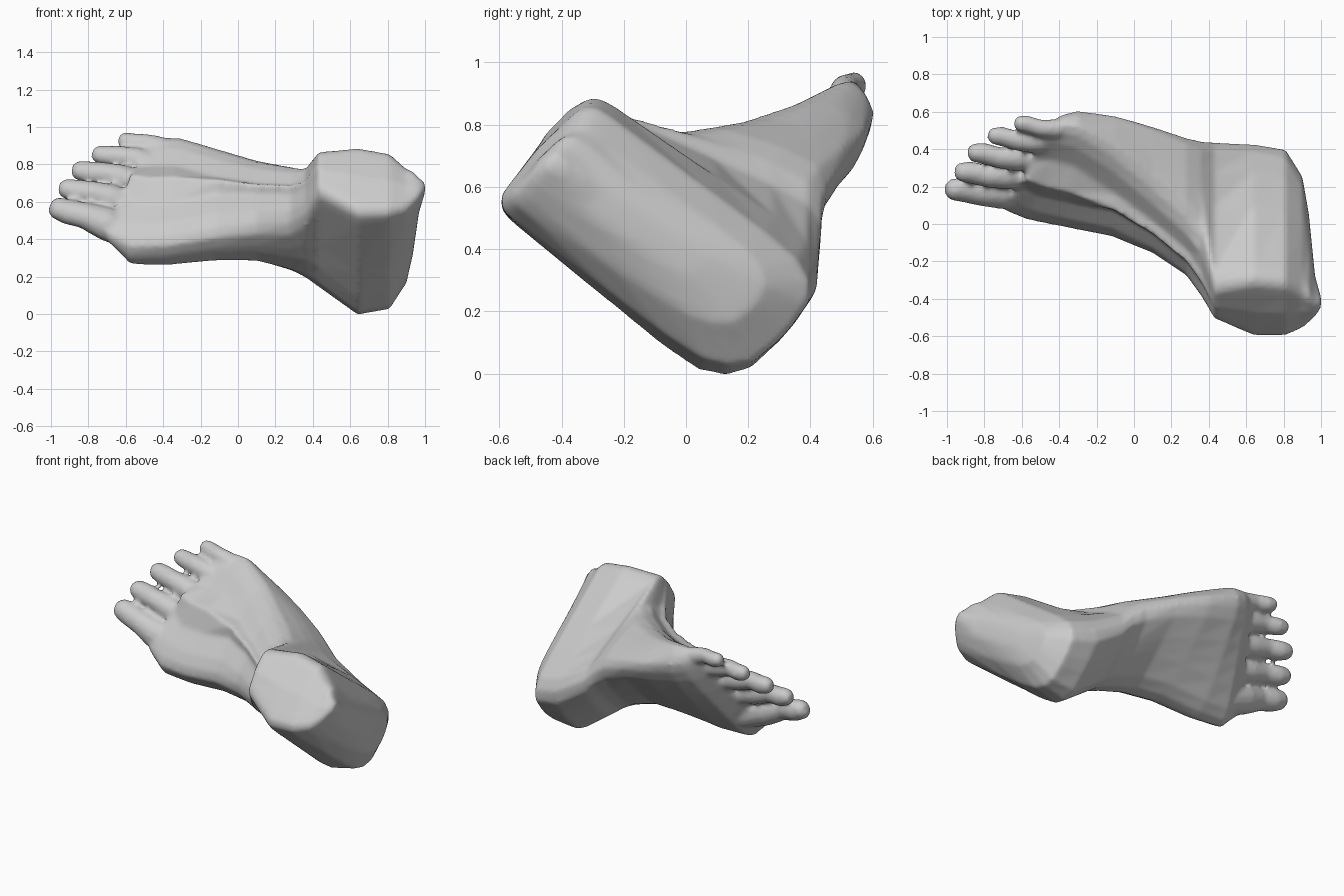
import bpy, bmesh, math
from mathutils import Vector

if "Cube" in bpy.data.objects:
    bpy.data.objects.remove(bpy.data.objects["Cube"])

UP = Vector((0, -0.77, 0.64))      # direction from sole to ankle


def loft(bm, rings):
    """Skin a list of equal-length closed rings and cap both ends."""
    rows = [[bm.verts.new(p) for p in r] for r in rings]
    n = len(rows[0])
    faces = []
    for a, b in zip(rows, rows[1:]):
        for i in range(n):
            j = (i + 1) % n
            faces.append(bm.faces.new((a[i], a[j], b[j], b[i])))
    faces.append(bm.faces.new(rows[0]))
    faces.append(bm.faces.new(rows[-1][::-1]))
    bmesh.ops.recalc_face_normals(bm, faces=faces)


def section(top_r, dome, xm, xl, *c):
    """Rounded four-corner section: inner sole, outer sole, outer top, inner top."""
    xs = (xm, xl, xl, xm)
    p = [Vector((xs[i], c[2 * i], c[2 * i + 1])) for i in range(4)]
    ring = []
    for i in range(4):
        q, a, b = p[i], p[i - 1] - p[i], p[(i + 1) % 4] - p[i]
        r = top_r if i > 1 else 0.26
        a *= min(0.43, r / a.length)
        b *= min(0.43, r / b.length)
        ring += [q + a, q + a * .5 + b * .05, q + (a + b) * 0.22,
                 q + b * .5 + a * .05, q + b]
        mid = (p[i] + p[(i + 1) % 4]) / 2
        if i == 2:                                  # domed top side
            mid += UP * dome * (p[3] - p[2]).length
        ring.append(mid)
    # stretch the rounded ring back out to the corners' extents
    for k in (1, 2):
        lo, hi = min(v[k] for v in p), max(v[k] for v in p)
        inset = min(.025, .1 * (hi - lo))
        lo, hi = lo + inset, hi - inset
        r0, r1 = min(v[k] for v in ring), max(v[k] for v in ring)
        for v in ring:
            v[k] = lo + (v[k] - r0) * (hi - lo) / (r1 - r0)
    return ring


# Heel and ankle, sliced from the back forwards
ANKLE = [
    (1.00, 1.00, -.40, .64, -.38, .67, -.42, .71, -.46, .66),
    (.968, .968, -.31, .52, -.25, .60, -.41, .75, -.52, .61),
    (.935, .935, .00, .29, .08, .40, -.38, .79, -.55, .58),
    (.90, .90, .10, .14, .28, .34, -.36, .80, -.58, .57),
    (.81, .81, .12, .00, .42, .32, -.33, .88, -.62, .56),
    (.64, .64, .10, -.03, .45, .38, -.32, .91, -.62, .56),
    (.43, .43, .10, .12, .46, .52, -.36, .89, -.53, .67),
]
# Instep and ball, ending at the toe roots
FOREFOOT = [
    (.36, .36, .10, .17, .465, .58, -.08, .80, -.41, .56),
    (.28, .28, .10, .21, .485, .63, .02, .81, -.30, .50),
    (.10, .10, .10, .26, .545, .70, .18, .845, -.18, .49),
    (-.12, -.10, .14, .26, .60, .75, .36, .905, -.09, .46),
    (-.38, -.30, .16, .235, .63, .80, .50, .965, -.04, .41),
    (-.58, -.38, .16, .24, .61, .83, .52, .97, .00, .40),
    (-.70, -.46, .13, .36, .56, .87, .51, .96, .05, .45),
]
bm = bmesh.new()
loft(bm, [section(.09, .02, *s) for s in ANKLE] +
     [section(.26, .08, *s) for s in FOREFOOT])


# Toes: tapered tubes from buried root to tip
def toe(root, tip, r0, r1):
    root, tip = Vector(root) - UP * .035, Vector(tip)
    d = (tip - root).normalized()
    side = d.cross(UP).normalized()
    up = side.cross(d)
    length = (tip - root).length
    rings = []
    for t, s, lift in ((0, .7, 0), (.35, .98, .015), (.6, .98, .02),
                       (.8, 1.06, 0), (.94, .9, 0), (1, .5, -.003)):
        r = (r0 + (r1 - r0) * min(1, t / .7)) * s
        c = root + d * length * t + up * lift
        rings.append([c + side * r * math.cos(a) + up * r * .92 * math.sin(a)
                      for a in (k * math.tau / 12 for k in range(12))])
    loft(bm, rings)


for t in [
    ((-.55, .15, .44), (-1.005, .185, .58), .125, .067),    # big toe
    ((-.53, .23, .60), (-.957, .28, .68), .092, .060),
    ((-.48, .32, .715), (-.887, .385, .775), .086, .058),
    ((-.40, .41, .815), (-.78, .475, .86), .080, .053),
    ((-.30, .48, .88), (-.64, .54, .935), .070, .048),     # little toe
]:
    toe(*t)

me = bpy.data.meshes.new("foot")
bm.to_mesh(me)
bm.free()
foot = bpy.data.objects.new("foot", me)
bpy.context.collection.objects.link(foot)

# Fuse the parts into one skin and soften the joins
rm = foot.modifiers.new("fuse", 'REMESH')
rm.mode = 'VOXEL'
rm.voxel_size = 0.014
rm.use_smooth_shade = True
sm = foot.modifiers.new("soften", 'SMOOTH')
sm.factor = 0.5
sm.iterations = 6
